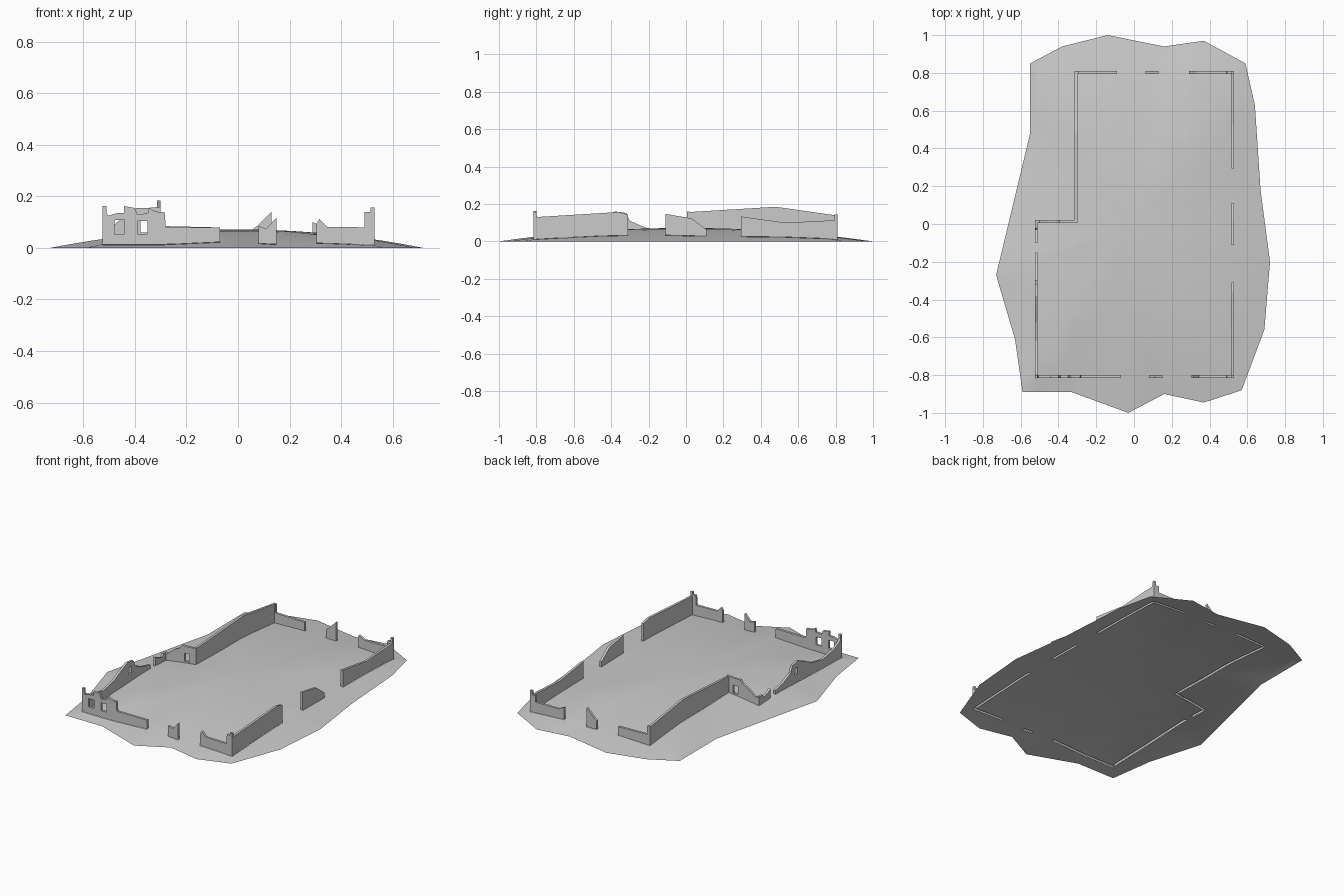
import bpy, bmesh
from mathutils import Vector

if "Cube" in bpy.data.objects:
    bpy.data.objects.remove(bpy.data.objects["Cube"])

OUTLINE = [(-.55, .85), (-.55, .6), (-.55, .48), (-.73, -.27), (-.63, -.61), (-.59, -.89),
           (-.33, -.89), (-.03, -1), (.16, -.9), (.37, -.945), (.57, -.88), (.69, -.56),
           (.72, -.2), (.67, .18), (.64, .63), (.59, .85), (.37, .97), (.16, .94),
           (-.14, 1), (-.38, .94)]
PEAK, T = .072, .015
slots = []


def height(s):
    return PEAK * (1 - s * s)


def ground_z(x, y):
    # fraction of the way from the centre to the outline
    p = Vector((x, y))
    for i, a in enumerate(OUTLINE):
        a, b = Vector(a), Vector(OUTLINE[(i + 1) % len(OUTLINE)])
        d = a.x * b.y - a.y * b.x
        u = (p.x * b.y - p.y * b.x) / d
        v = (a.x * p.y - a.y * p.x) / d
        if u >= 0 and v >= 0:
            return height(u + v)
    return 0


def finish(name, bm):
    me = bpy.data.meshes.new(name)
    bm.to_mesh(me)
    bm.free()
    ob = bpy.data.objects.new(name, me)
    bpy.context.collection.objects.link(ob)
    return ob


def wall(name, axis, pos, tops, windows=()):
    """Ruined wall along an axis: broken top profile, ground-hugging base, window holes."""
    u0, u1 = tops[0][0], tops[-1][0]

    def place(u, z):
        return Vector((u, pos, z)) if axis == 'x' else Vector((pos, u, z))

    def base(u):
        c = pos + T / 2
        return ground_z(u, c) if axis == 'x' else ground_z(c, u)

    n = max(2, int((u1 - u0) / .08))
    bottom = [(u1 + (u0 - u1) * i / n) for i in range(n + 1)]
    loops = [list(tops) + [(u, base(u)) for u in bottom]]
    loops += [[(a, c), (b, c), (b, d), (a, d)] for a, b, c, d in windows]
    bm = bmesh.new()
    edges, low = [], set()
    for k, loop in enumerate(loops):
        vs = [bm.verts.new(place(*p)) for p in loop]
        if k == 0:
            low = set(vs[len(tops):])
        edges += [bm.edges.new((vs[i], vs[(i + 1) % len(vs)])) for i in range(len(vs))]
    thick = Vector((0, T, 0)) if axis == 'x' else Vector((T, 0, 0))
    bmesh.ops.triangle_fill(bm, use_beauty=True, edges=edges, normal=thick.normalized())
    base_edges = [e for e in bm.edges if e.is_boundary and all(v in low for v in e.verts)]
    res = bmesh.ops.extrude_face_region(bm, geom=bm.faces[:], use_keep_orig=True)
    bmesh.ops.translate(bm, vec=thick, verts=[g for g in res['geom'] if isinstance(g, bmesh.types.BMVert)])
    # open underside
    gone = {f for e in base_edges for f in e.link_faces if abs(f.normal.dot(thick)) < T * .5
            and sum(v in low for v in f.verts) == 2 and len(f.verts) == 4}
    bmesh.ops.delete(bm, geom=list(gone), context='FACES_ONLY')
    bmesh.ops.recalc_face_normals(bm, faces=bm.faces[:])
    finish(name, bm)
    slots.append((u0, u1, pos, pos + T) if axis == 'x' else (pos, pos + T, u0, u1))


# front walls
wall('front_wall_left', 'x', -.815,
     [(-.525, .163), (-.511, .163), (-.511, .14), (-.505, .125), (-.47, .135), (-.443, .135),
      (-.443, .163), (-.43, .16), (-.40, .155), (-.39, .13), (-.35, .135), (-.345, .158),
      (-.33, .145), (-.31, .14), (-.285, .14), (-.28, .08), (-.07, .08)],
     [(-.48, -.44, .055, .108), (-.39, -.352, .055, .105)])
wall('front_wall_stub', 'x', -.815, [(.08, .085), (.11, .075), (.15, .118)])
wall('front_wall_right', 'x', -.815,
     [(.305, .095), (.315, .112), (.345, .082), (.49, .08), (.492, .14), (.514, .14),
      (.514, .157), (.53, .157)])
# back walls
wall('back_wall_left', 'x', .795, [(-.315, .14), (-.295, .14), (-.293, .085), (-.09, .08)])
wall('back_wall_stub', 'x', .795, [(.06, .075), (.08, .09), (.13, .14)])
wall('back_wall_right', 'x', .795,
     [(.29, .1), (.33, .08), (.49, .08), (.492, .12), (.514, .12), (.514, .145), (.53, .145)])
# right walls
wall('right_wall_front', 'y', .515, [(-.8, .13), (-.36, .157), (-.31, .143)])
wall('right_wall_middle', 'y', .515, [(-.11, .147), (.03, .123), (.11, .063)])
wall('right_wall_back', 'y', .515, [(.295, .133), (.53, .1), (.795, .113)])
# left walls and the inner corner
wall('left_wall_front', 'y', -.525,
     [(-.8, .135), (-.79, .12), (-.73, .095), (-.62, .075), (-.52, .095), (-.45, .13),
      (-.38, .16), (-.32, .152), (-.3, .11), (-.22, .075), (-.15, .06)],
     [(-.37, -.338, .08, .125)])
wall('left_wall_stub', 'y', -.525, [(-.1, .09), (-.075, .075), (-.03, .06), (-.02, .08), (.005, .08)])
wall('inner_corner_wall', 'x', .005,
     [(-.525, .08), (-.5, .075), (-.45, .115), (-.41, .135), (-.395, .155), (-.35, .155), (-.3, .16)],
     [(-.378, -.345, .06, .11)])
wall('inset_left_wall', 'y', -.315, [(.02, .157), (.48, .185), (.795, .14)])

# ground mound with slots where the walls stand
bm = bmesh.new()
RINGS, n = 10, len(OUTLINE)
centre = bm.verts.new((0, 0, PEAK))
prev = None
for r in range(1, RINGS + 1):
    s = r / RINGS
    ring = [bm.verts.new((x * s, y * s, height(s))) for x, y in OUTLINE]
    for i in range(n):
        j = (i + 1) % n
        bm.faces.new((prev[i], ring[i], ring[j], prev[j]) if prev else (centre, ring[i], ring[j]))
    prev = ring
for axis in (0, 1):
    for c in sorted({round(v, 4) for s in slots for v in s[axis * 2:axis * 2 + 2]}):
        co, no = Vector((0, 0, 0)), Vector((0, 0, 0))
        co[axis], no[axis] = c, 1
        bmesh.ops.bisect_plane(bm, geom=bm.verts[:] + bm.edges[:] + bm.faces[:],
                               dist=1e-5, plane_co=co, plane_no=no)
under = []
for f in bm.faces:
    c = f.calc_center_median()
    if any(a < c.x < b and d < c.y < e for a, b, d, e in slots):
        under.append(f)
bmesh.ops.delete(bm, geom=under, context='FACES')
for f in bm.faces:
    f.smooth = True
finish('ground', bm)
